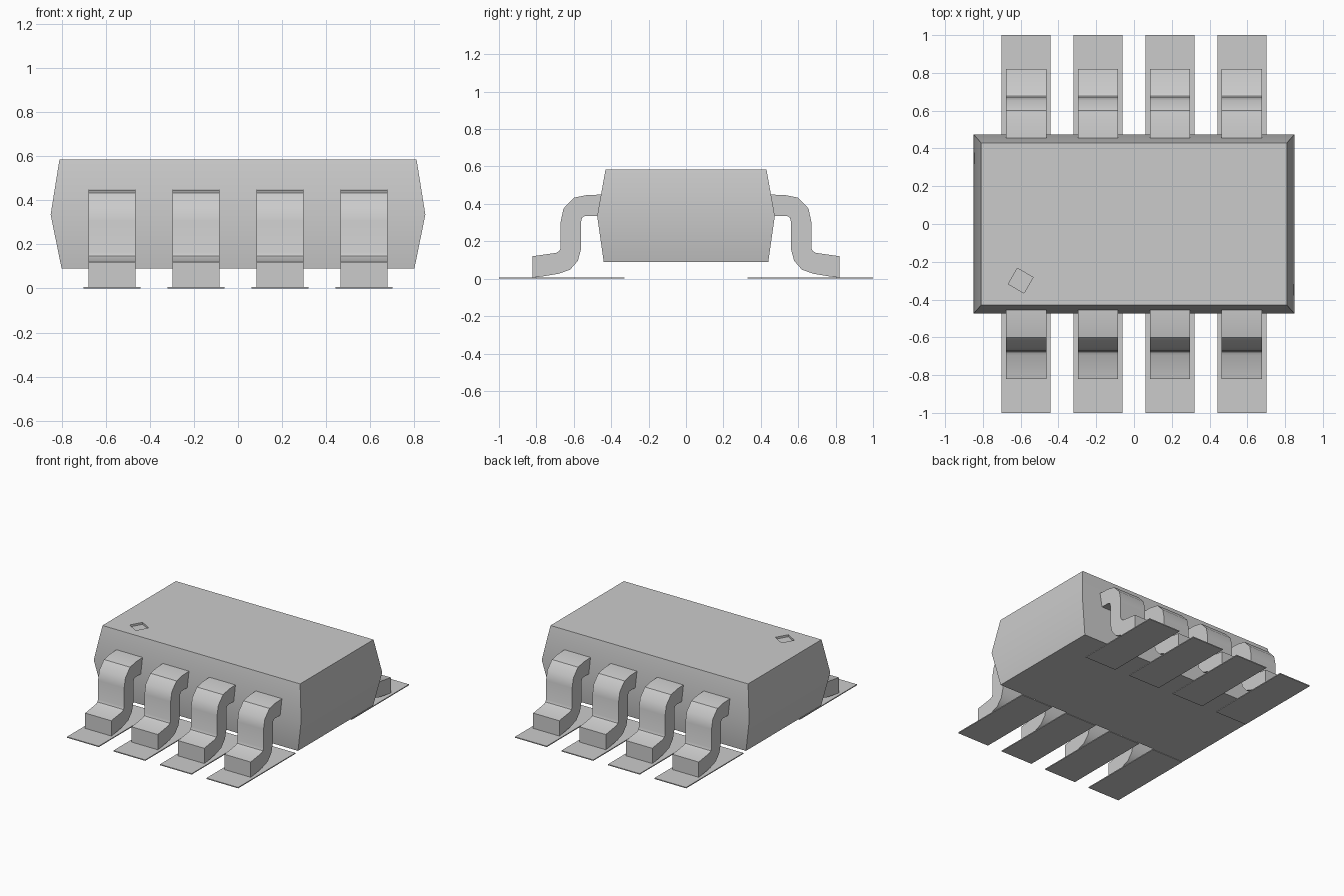
import bpy
import bmesh
import math

cube = bpy.data.objects.get("Cube")
if cube:
    bpy.data.objects.remove(cube, do_unlink=True)

grey = bpy.data.materials.new("plain_grey")
grey.use_nodes = True
COLOUR = (0.6, 0.6, 0.6, 1)
grey.diffuse_color = COLOUR
grey.node_tree.nodes["Principled BSDF"].inputs["Base Color"].default_value = COLOUR


def finish(name, bm, smooth=False):
    """Turn a bmesh into a named object."""
    bmesh.ops.recalc_face_normals(bm, faces=bm.faces)
    mesh = bpy.data.meshes.new(name)
    bm.to_mesh(mesh)
    bm.free()
    mesh.materials.append(grey)
    obj = bpy.data.objects.new(name, mesh)
    bpy.context.collection.objects.link(obj)
    if smooth:
        bpy.ops.object.select_all(action='DESELECT')
        obj.select_set(True)
        bpy.context.view_layer.objects.active = obj
        bpy.ops.object.shade_smooth_by_angle(angle=math.radians(32))
    return obj


def loft(rings):
    """Join equal closed rings and cap both ends."""
    bm = bmesh.new()
    loops = [[bm.verts.new(p) for p in ring] for ring in rings]
    for a, b in zip(loops, loops[1:]):
        for i in range(len(a)):
            j = (i + 1) % len(a)
            bm.faces.new((a[i], a[j], b[j], b[i]))
    bm.faces.new(loops[0])
    bm.faces.new(loops[-1])
    return bm


def rectangle(hx, hy, z, cx=0, cy=0):
    return [(cx + sx * hx, cy + sy * hy, z)
            for sx, sy in ((-1, -1), (1, -1), (1, 1), (-1, 1))]


# Body: widest at the parting line, tapering up and down
body = finish("body", loft([rectangle(0.80, 0.44, 0.09),
                            rectangle(0.85, 0.475, 0.335),
                            rectangle(0.81, 0.43, 0.585)]), smooth=True)

# Shallow corner mark sunk into the top
cutter = finish("mark_cutter", loft([
    [(-0.60 + 0.068 * math.cos(a), -0.30 + 0.068 * math.sin(a), z)
     for a in (math.radians(15 + 90 * k) for k in range(4))]
    for z in (0.57, 0.65)]))
cutter.hide_render = True
cutter.hide_viewport = True
cut = body.modifiers.new("corner_mark", 'BOOLEAN')
cut.operation = 'DIFFERENCE'
cut.solver = 'EXACT'
cut.object = cutter

# Gull-wing side profile (distance outward, height): upper side, then lower side
PROFILE = [(0.45, 0.45), (0.53, 0.447), (0.60, 0.433), (0.655, 0.375),
           (0.67, 0.305), (0.67, 0.166), (0.677, 0.148), (0.695, 0.138),
           (0.82, 0.12), (0.82, 0.006), (0.755, 0.014), (0.68, 0.027),
           (0.62, 0.048), (0.578, 0.096), (0.561, 0.16), (0.561, 0.305),
           (0.555, 0.327), (0.54, 0.335), (0.45, 0.335)]

# Four legs and four pads on each long side
for side, label in ((-1, "front"), (1, "back")):
    for n in range(4):
        x = (n - 1.5) * 0.381
        rings = [[(x + dx, side * y, z) for y, z in PROFILE]
                 for dx in (-0.107, 0.107)]
        finish(f"{label}_leg_{n + 1}", loft(rings), smooth=True)
        finish(f"{label}_pad_{n + 1}",
               loft([rectangle(0.13, 0.335, z, x, side * 0.665)
                     for z in (0, 0.007)]))
